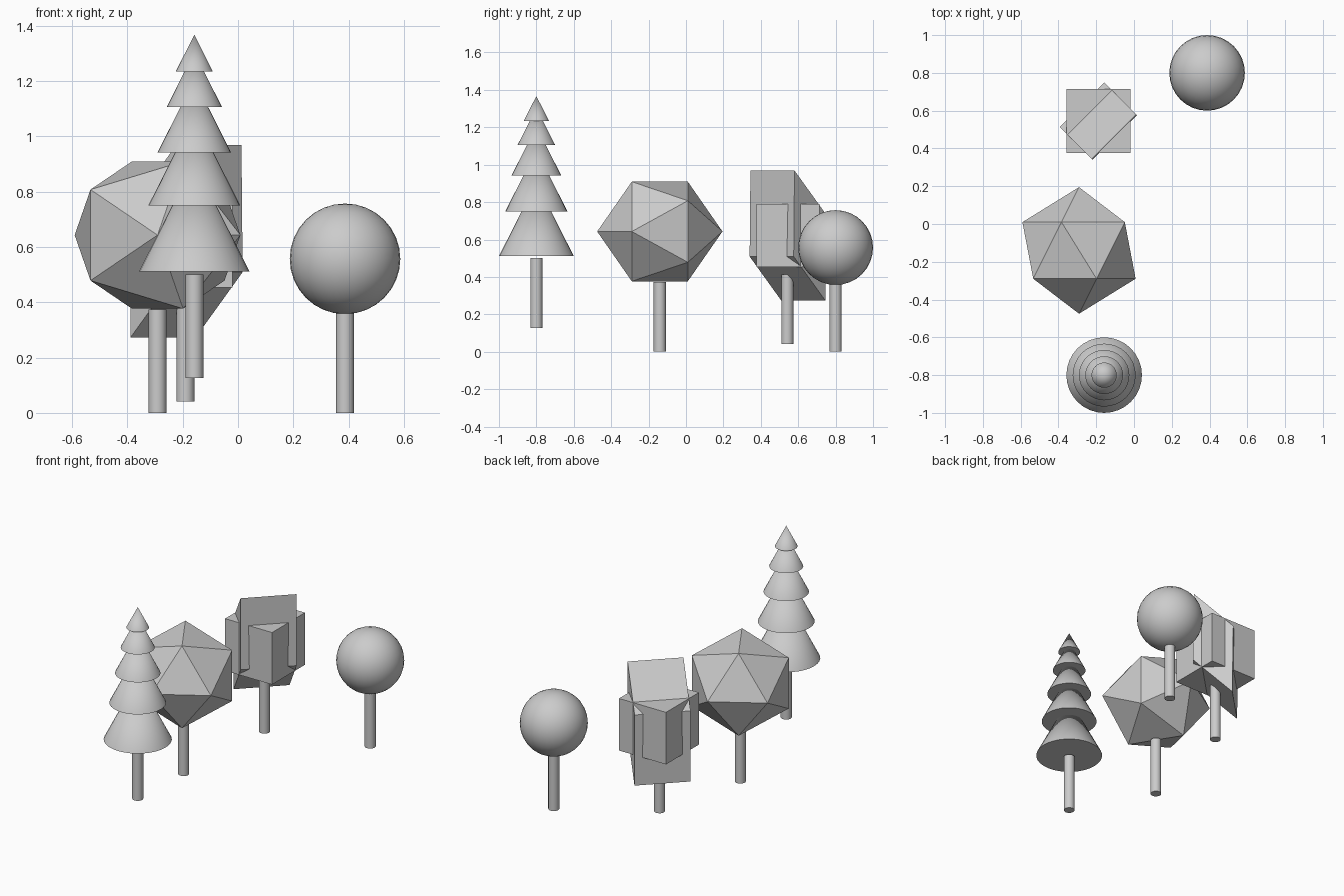
import bpy, bmesh
from math import pi, sqrt
from mathutils import Vector, Matrix

if "Cube" in bpy.data.objects:
    bpy.data.objects.remove(bpy.data.objects["Cube"])


def add_object(name, bm, smooth=False):
    bmesh.ops.recalc_face_normals(bm, faces=bm.faces)
    mesh = bpy.data.meshes.new(name)
    bm.to_mesh(mesh)
    bm.free()
    obj = bpy.data.objects.new(name, mesh)
    bpy.context.collection.objects.link(obj)
    if smooth:
        bpy.ops.object.select_all(action='DESELECT')
        obj.select_set(True)
        bpy.context.view_layer.objects.active = obj
        bpy.ops.object.shade_smooth_by_angle(angle=pi / 5)
    return obj


def cone(bm, x, y, z, r1, r2, h):
    bmesh.ops.create_cone(bm, cap_ends=True, segments=32, radius1=r1, radius2=r2,
                          depth=h, matrix=Matrix.Translation((x, y, z + h / 2)))


def trunk(name, x, y, z):
    bm = bmesh.new()
    cone(bm, x, y, z, 0.0325, 0.0325, 0.373)
    add_object(name, bm, True)


# Round tree
trunk("round_tree_trunk", 0.387, 0.8, 0)
bm = bmesh.new()
bmesh.ops.create_uvsphere(bm, u_segments=32, v_segments=16, radius=0.2,
                          matrix=Matrix.Translation((0.387, 0.8, 0.557)))
add_object("round_tree_crown", bm, True)

# Faceted tree: icosahedron lying on its side, slightly flattened
trunk("faceted_tree_trunk", -0.291, -0.14, 0)
bm = bmesh.new()
bmesh.ops.create_icosphere(bm, subdivisions=1, radius=1)
turn = Matrix.Rotation(pi / 2, 3, 'X')
for v in bm.verts:
    p = turn @ v.co.normalized() * 0.335
    v.co = Vector((p.x - 0.291, p.y - 0.14, p.z * 0.934 + 0.643))
add_object("faceted_tree_crown", bm)

# Pine tree: five stacked cones of one shared slope
trunk("pine_tree_trunk", -0.158, -0.8, 0.127)
for i, z in enumerate((0.511, 0.749, 0.941, 1.106, 1.235)):
    r = (6 - i) / 30
    bm = bmesh.new()
    cone(bm, -0.158, -0.8, z, r, 0, r * 1.98)
    add_object(f"pine_tree_tier_{i + 1}", bm, True)

# Block tree: upright cube plus a diagonal slanted block through it
center = Vector((-0.188, 0.545, 0.621))
trunk("block_tree_trunk", -0.19, 0.542, 0.041)
bm = bmesh.new()
bmesh.ops.create_cube(bm, size=0.337, matrix=Matrix.Translation(center))
add_object("block_tree_cube", bm)

bm = bmesh.new()
across = Vector((1, -1, 0)) / sqrt(2)
along = Vector((1, 1, 0)) / sqrt(2) * 0.333
section = [(0.117, 0.348), (0.123, -0.112), (-0.117, -0.348), (-0.123, 0.112)]
face = bm.faces.new([bm.verts.new(center + across * a + Vector((0, 0, z)) - along / 2)
                     for a, z in section])
ext = bmesh.ops.extrude_face_region(bm, geom=[face], use_keep_orig=True)
bmesh.ops.translate(bm, vec=along,
                    verts=[g for g in ext["geom"] if isinstance(g, bmesh.types.BMVert)])
add_object("block_tree_slanted_block", bm)
